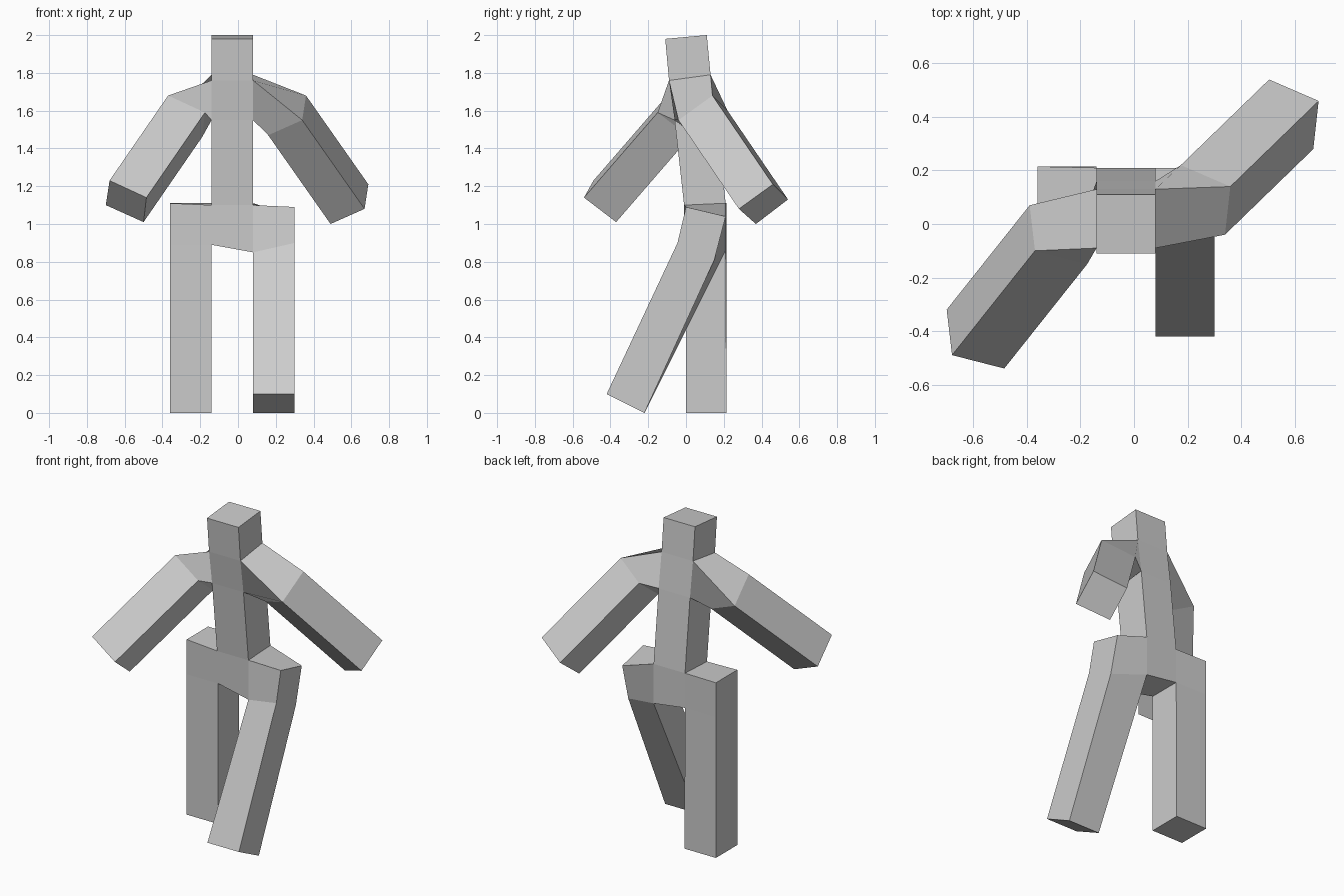
import bpy
import bmesh

cube = bpy.data.objects.get("Cube")
if cube:
    bpy.data.objects.remove(cube, do_unlink=True)

grey = bpy.data.materials.new("plain_grey")
grey.use_nodes = True
grey.diffuse_color = (0.6, 0.6, 0.6, 1)
grey.node_tree.nodes["Principled BSDF"].inputs["Base Color"].default_value = (0.6, 0.6, 0.6, 1)

bm = bmesh.new()


def ring(*points):
    return [bm.verts.new(p) for p in points]


def level(front, back, left=0.08, right=-0.14):
    """Cross-section: front right, front left, back left, back right."""
    (fy, fz), (by, bz) = front, back
    return ring((right, fy, fz), (left, fy, fz), (left, by, bz), (right, by, bz))


def bridge(a, b, sides=(0, 1, 2, 3)):
    """Join chosen sides of two four-cornered cross-sections."""
    for i in sides:
        j = (i + 1) % 4
        bm.faces.new((a[i], a[j], b[j], b[i]))


def limb(root, start, offset):
    """Arm: a joint section, then a straight box ending in a flat cap."""
    joint = ring(*start)
    end = ring(*[[c + d for c, d in zip(p, offset)] for p in start])
    bridge(root, joint)
    bridge(joint, end)
    bm.faces.new(end)


# Head and torso, open at the shoulders and the hips
crown = level((-0.11, 1.98), (0.11, 2.0))
neck = level((-0.09, 1.76), (0.13, 1.79))
chest = level((-0.06, 1.55), (0.16, 1.57))
hip = level((-0.01, 1.10), (0.21, 1.11))
crotch = ring((-0.14, 0, 0.89), (0.08, -0.01, 0.85), (0.08, 0.21, 0.86), (-0.14, 0.21, 0.89))
bm.faces.new(crown)
bridge(crown, neck)
bridge(neck, chest, (0, 2))
bridge(chest, hip)
bridge(hip, crotch, (0, 2))
bm.faces.new(crotch)

# Arms: one swings back, the other forward
limb((neck[1], neck[2], chest[2], chest[1]),
     ((0.34, -0.04, 1.55), (0.36, 0.14, 1.68), (0.175, 0.22, 1.60), (0.16, 0.05, 1.47)),
     (0.33, 0.32, -0.47))
limb((neck[0], neck[3], chest[3], chest[0]),
     ((-0.37, -0.10, 1.68), (-0.39, 0.07, 1.55), (-0.19, 0.02, 1.46), (-0.175, -0.15, 1.59)),
     (-0.31, -0.39, -0.45))


def leg(front, back, outer, foot):
    """Hip block beside the pelvis, with the leg running down from it."""
    root = (hip[front], hip[back], crotch[back], crotch[front])
    side = ring(*outer)
    bridge(root, side, (0, 1, 3))
    bm.faces.new(side)
    top = (crotch[front], side[3], side[2], crotch[back])
    sole = ring(*foot)
    bridge(top, sole, (0, 1, 2, 3))
    bm.faces.new(sole)


# Left leg steps forward, right leg stands straight
leg(1, 2,
    ((0.30, 0, 1.09), (0.30, 0.21, 1.04), (0.30, 0.15, 0.81), (0.30, -0.045, 0.90)),
    ((0.08, -0.42, 0.10), (0.30, -0.42, 0.10), (0.30, -0.22, 0), (0.08, -0.22, 0)))
leg(0, 3,
    ((-0.36, 0, 1.11), (-0.36, 0.215, 1.11), (-0.36, 0.215, 0.89), (-0.36, 0, 0.89)),
    ((-0.14, 0, 0), (-0.36, 0, 0), (-0.36, 0.215, 0), (-0.14, 0.215, 0)))

bmesh.ops.recalc_face_normals(bm, faces=bm.faces[:])
mesh = bpy.data.meshes.new("figure_body")
bm.to_mesh(mesh)
bm.free()
mesh.materials.append(grey)
body = bpy.data.objects.new("figure_body", mesh)
bpy.context.scene.collection.objects.link(body)
